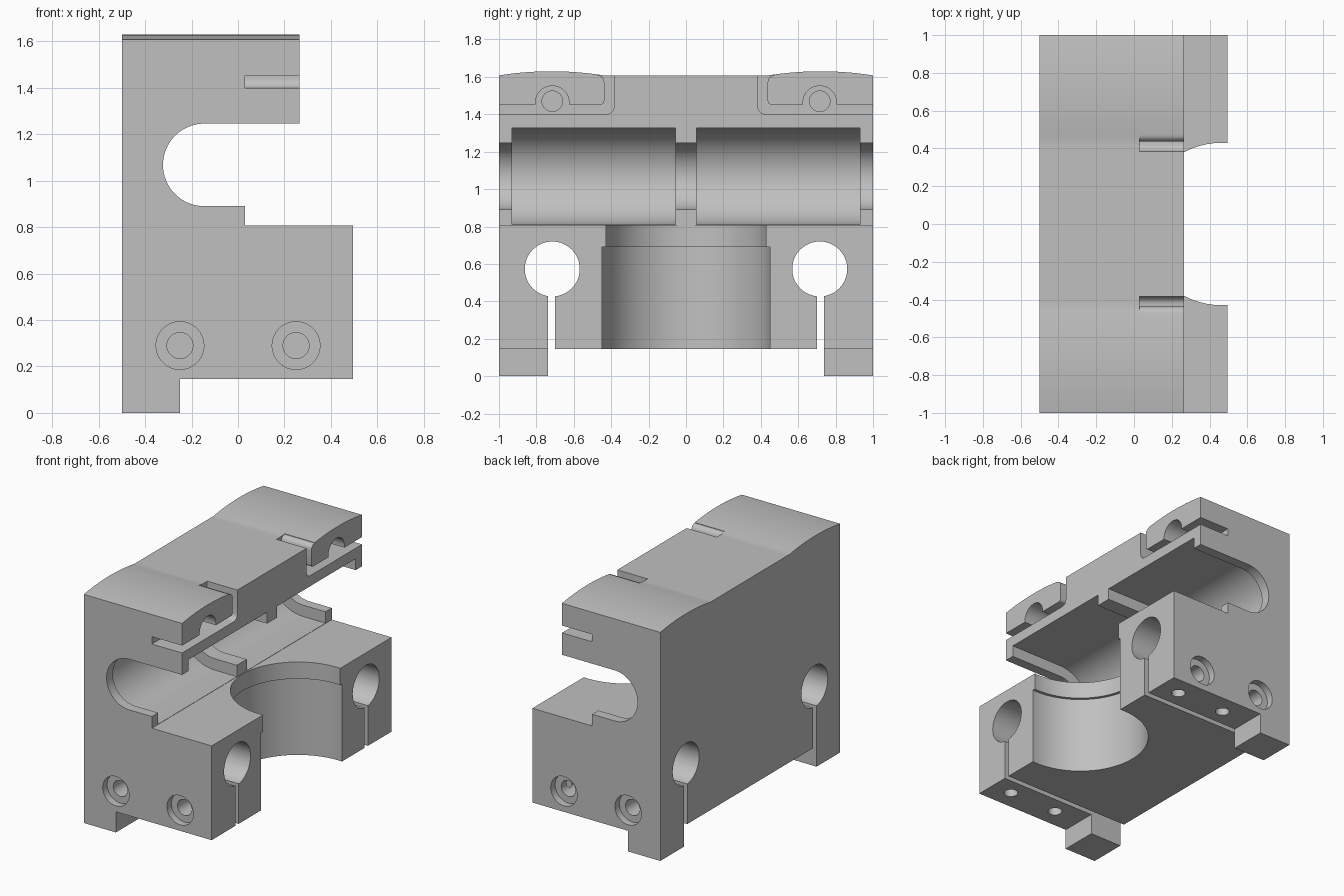
import bpy, bmesh, math

if "Cube" in bpy.data.objects:
    bpy.data.objects.remove(bpy.data.objects["Cube"])


def prism(name, pts, axis, a, b):
    """Extrude a 2D outline along an axis from a to b."""
    place = {'x': lambda u, v, t: (t, u, v),
             'y': lambda u, v, t: (u, t, v),
             'z': lambda u, v, t: (u, v, t)}[axis]
    bm = bmesh.new()
    r0 = [bm.verts.new(place(u, v, a)) for u, v in pts]
    r1 = [bm.verts.new(place(u, v, b)) for u, v in pts]
    n = len(pts)
    bm.faces.new(r0)
    bm.faces.new(r1)
    for i in range(n):
        j = (i + 1) % n
        bm.faces.new((r0[i], r0[j], r1[j], r1[i]))
    bmesh.ops.recalc_face_normals(bm, faces=bm.faces[:])
    me = bpy.data.meshes.new(name)
    bm.to_mesh(me)
    bm.free()
    ob = bpy.data.objects.new(name, me)
    bpy.context.collection.objects.link(ob)
    return ob


def arc(cu, cv, r, a0, a1, n):
    return [(cu + r * math.cos(math.radians(a0 + (a1 - a0) * i / n)),
             cv + r * math.sin(math.radians(a0 + (a1 - a0) * i / n))) for i in range(n + 1)]


def circle(cu, cv, r, n=48):
    return arc(cu, cv, r, 0, 360, n)[:-1]


def box(u0, u1, v0, v1):
    return [(u0, v0), (u1, v0), (u1, v1), (u0, v1)]


# Main block: side profile with the open rod slot, extruded across the width
SX, SZ = -0.145, 1.068
profile = [(-0.5, 0), (-0.25, 0), (-0.25, 0.145), (0.495, 0.145), (0.495, 0.808),
           (0.03, 0.808), (0.03, SZ - 0.178)]
profile += arc(SX, SZ, 0.178, 270, 90, 32)
profile += [(0.265, SZ + 0.178), (0.265, 1.75), (-0.5, 1.75)]
body = prism("carriage_block", profile, 'y', -1, 1)


def cut(pts, axis, a, b):
    cutter = prism("cutter", pts, axis, a, b)
    cutter.hide_render = True
    mod = body.modifiers.new("cut", 'BOOLEAN')
    mod.operation = 'DIFFERENCE'
    mod.solver = 'EXACT'
    mod.object = cutter
    bpy.context.view_layer.objects.active = body
    bpy.ops.object.modifier_apply(modifier=mod.name)
    bpy.data.objects.remove(cutter)


# Gently crowned top over both side tabs
crown = []
for i in range(-50, 51):
    y = i / 50 * 1.04
    d = (abs(y) - 0.72) / 0.28
    crown.append((y, 1.608 + (0.022 * (1 - d * d) if abs(d) < 1.2 and abs(y) > 0.44 else 0)))
cut(crown + [(1.04, 1.9), (-1.04, 1.9)], 'x', -0.7, 0.7)

# Underside between the feet
cut(box(-0.72, 0.72, -0.1, 0.145), 'x', -0.7, -0.2)

# Stepped vertical motor bore, open to the right side
cut(circle(0.465, 0, 0.45, 64), 'z', 0.05, 0.69)
cut(circle(0.465, 0, 0.43, 64), 'z', 0.6, 0.85)

for s in (-1, 1):
    def mir(pts):
        return [(s * u, v) for u, v in pts]

    # Bearing pocket between the ribs
    pocket = arc(SX, SZ, 0.258, 270, 90, 40) + [(0.6, SZ + 0.258), (0.6, SZ - 0.258)]
    cut(pocket, 'y', *sorted((s * 0.055, s * 0.93)))

    # Rod hole and clamp slit
    cut(mir(circle(0.715, 0.573, 0.147)), 'x', -0.7, 0.7)
    cut(mir(box(0.70, 0.737, -0.1, 0.5)), 'x', -0.7, 0.7)

    # L-shaped slit with an arch under the top tab, and the blind hole behind it
    slit = [(1.1, 1.40)] + arc(0.425, 1.44, 0.04, 270, 180, 6) + [(0.385, 1.8), (0.475, 1.8)]
    slit += arc(0.475, 1.572, 0.038, 90, 180, 6) + arc(0.457, 1.472, 0.02, 180, 270, 4)
    slit += [(0.625, 1.452)] + arc(0.715, 1.462, 0.09, 180, 0, 20) + [(0.805, 1.452), (1.1, 1.452)]
    cut(mir(slit), 'x', 0.03, 0.4)
    cut(mir(circle(0.715, 1.47, 0.055, 32)), 'x', -0.2, 0.1)

    # Clamp screw holes with counterbores
    for x in (-0.25, 0.25):
        cut(circle(x, 0.29, 0.103), 'y', *sorted((s * 0.95, s * 1.1)))
        cut(circle(x, 0.29, 0.056, 32), 'y', *sorted((s * 0.5, s * 1.05)))

    # Screw holes in the underside
    for x in (-0.04, 0.34):
        cut(circle(x, s * 0.86, 0.046, 32), 'z', 0.05, 0.4)

# Plain grey finish, smooth curves with sharp edges
mat = bpy.data.materials.new("plain grey")
mat.diffuse_color = (0.53, 0.53, 0.53, 1)
mat.use_nodes = True
mat.node_tree.nodes["Principled BSDF"].inputs["Base Color"].default_value = mat.diffuse_color
body.data.materials.clear()
body.data.materials.append(mat)
for p in body.data.polygons:
    p.material_index = 0
bpy.ops.object.select_all(action='DESELECT')
body.select_set(True)
bpy.context.view_layer.objects.active = body
bpy.ops.object.shade_smooth_by_angle(angle=math.radians(25))
